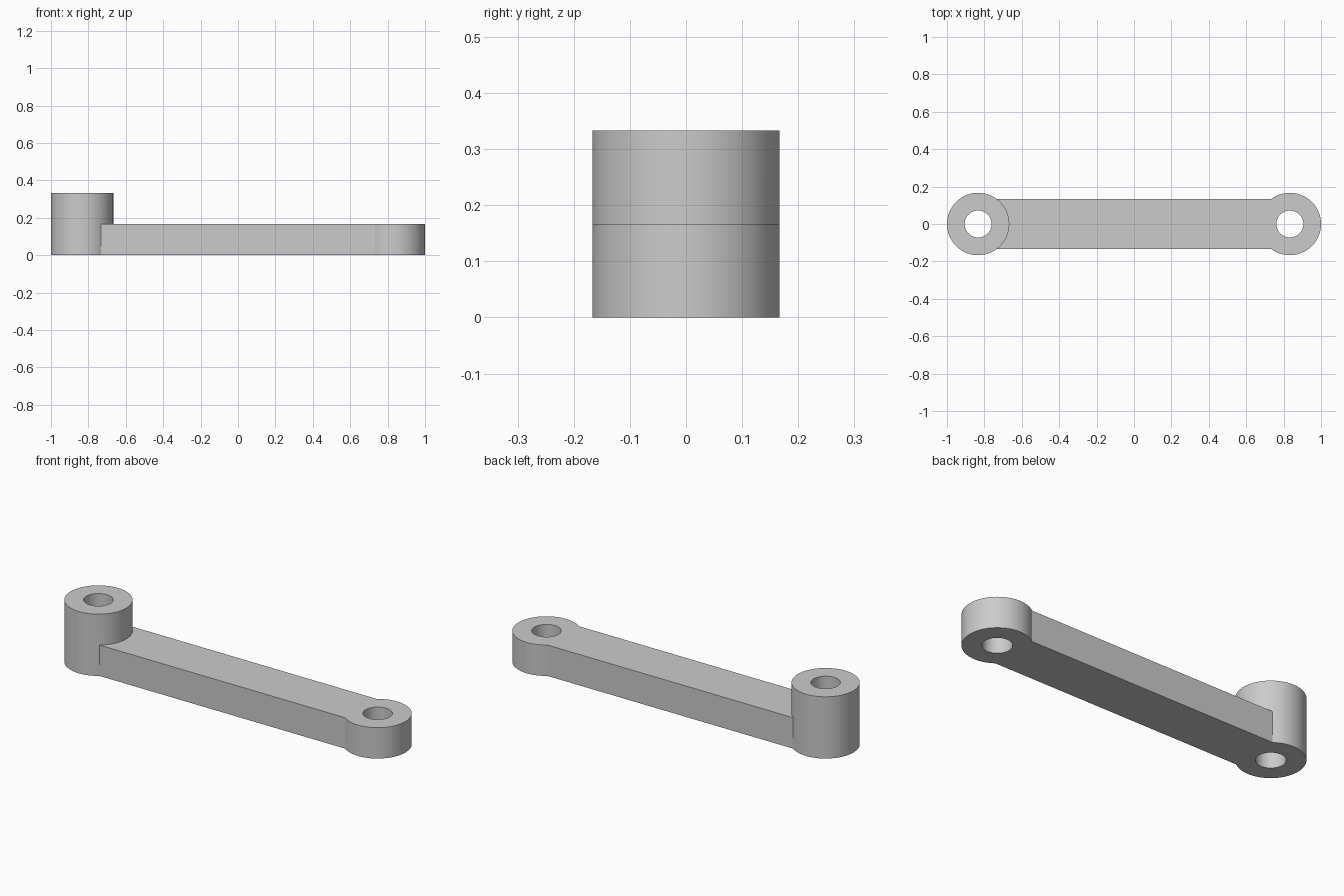
import bpy, bmesh
from math import asin, cos, sin, pi, radians

if "Cube" in bpy.data.objects:
    bpy.data.objects.remove(bpy.data.objects["Cube"], do_unlink=True)

R, HOLE, CENTRE = 1 / 6, 0.072, 5 / 6     # boss radius, bore radius, boss offset
LOW, HIGH = 1 / 6, 1 / 3                  # arm thickness, tall boss height
JOIN = asin(0.8)                          # half angle where the arm meets a boss
INNER, OUTER = 24, 56                     # segments inside / outside the arm joint

grey = bpy.data.materials.new("grey metal")
grey.use_nodes = True
colour = (0.6, 0.6, 0.6, 1)
grey.diffuse_color = colour
grey.node_tree.nodes["Principled BSDF"].inputs["Base Color"].default_value = colour

# Angles round a boss, starting with the span covered by the arm
angles = [-JOIN + 2 * JOIN * i / INNER for i in range(INNER)]
angles += [JOIN + 2 * (pi - JOIN) * i / OUTER for i in range(OUTER)]
COUNT = len(angles)

bm = bmesh.new()


def ring(side, radius, z):
    """Circle of vertices whose first span faces the middle of the arm."""
    return [bm.verts.new((side * (CENTRE - radius * cos(a)), radius * sin(a), z))
            for a in angles]


def bridge(a, b, indices=range(COUNT)):
    for i in indices:
        j = (i + 1) % COUNT
        bm.faces.new((a[i], a[j], b[j], b[i]))


def boss(side, height):
    """Bored cylinder left open where the arm enters it."""
    bottom, shoulder = ring(side, R, 0), ring(side, R, LOW)
    bore_bottom, bore_top = ring(side, HOLE, 0), ring(side, HOLE, height)
    bridge(bottom, shoulder, range(INNER, COUNT))
    top = shoulder
    if height > LOW:
        top = ring(side, R, height)
        bridge(shoulder, top)
    bridge(bore_bottom, bore_top)
    bridge(bottom, bore_bottom)
    bridge(top, bore_top)
    return bottom[:INNER + 1], shoulder[:INNER + 1]


# Tall boss on the right, short boss on the left
tall_low, tall_high = boss(-1, HIGH)
short_low, short_high = boss(1, LOW)

# Straight arm: strips between the two joint arcs, plus its side walls
for a, b in ((tall_low, short_low), (tall_high, short_high)):
    for i in range(INNER):
        bm.faces.new((a[i], a[i + 1], b[i + 1], b[i]))
for i in (0, INNER):
    bm.faces.new((tall_low[i], short_low[i], short_high[i], tall_high[i]))

bmesh.ops.recalc_face_normals(bm, faces=bm.faces)
mesh = bpy.data.meshes.new("lever_arm")
bm.to_mesh(mesh)
bm.free()
mesh.materials.append(grey)
lever = bpy.data.objects.new("lever_arm", mesh)
bpy.context.collection.objects.link(lever)

# Smooth round walls with sharp rims
bpy.ops.object.select_all(action="DESELECT")
lever.select_set(True)
bpy.context.view_layer.objects.active = lever
bpy.ops.object.shade_smooth_by_angle(angle=radians(30))
